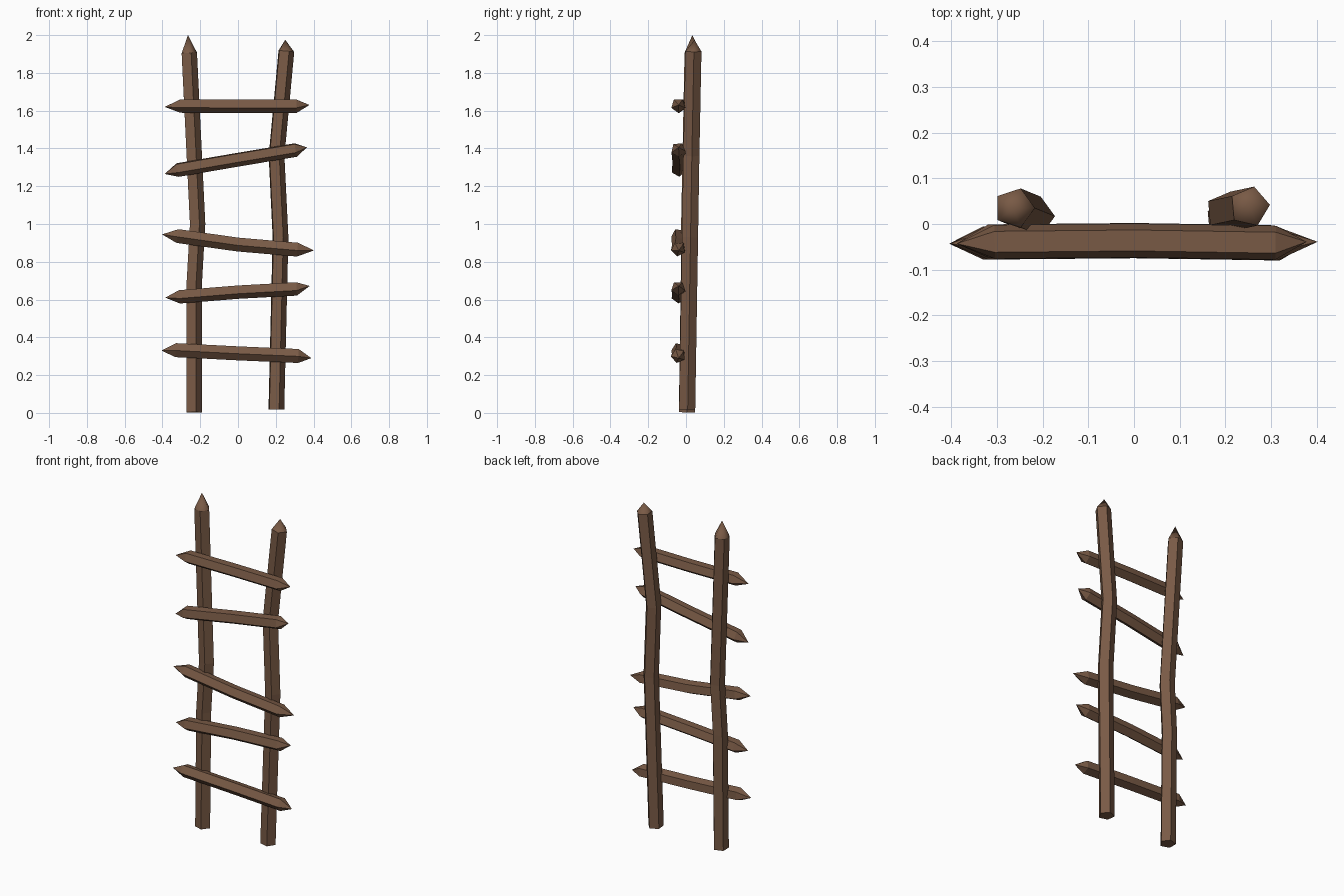
import bpy, bmesh, math
from mathutils import Vector

if "Cube" in bpy.data.objects:
    bpy.data.objects.remove(bpy.data.objects["Cube"])

wood = bpy.data.materials.new("brown wood")
wood.diffuse_color = (0.19, 0.102, 0.06, 1)
wood.use_nodes = True
wood.node_tree.nodes["Principled BSDF"].inputs["Base Color"].default_value = wood.diffuse_color


def stick(name, path, ref, radius, start_deg, tip_end, tip_start=None, smooth_tip=False):
    """Five-sided bent stick along path, with pointed or flat ends."""
    bm = bmesh.new()
    pts = [Vector(p) for p in path]
    ref = Vector(ref)
    rings = []
    for i, p in enumerate(pts):
        t = (pts[min(i + 1, len(pts) - 1)] - pts[max(i - 1, 0)]).normalized()
        u = (ref - t * ref.dot(t)).normalized()
        v = t.cross(u)
        ring = []
        for k in range(5):
            a = math.radians(start_deg + 72 * k)
            ring.append(bm.verts.new(p + (u * math.cos(a) + v * math.sin(a)) * radius))
        rings.append(ring)
    for a, b in zip(rings, rings[1:]):
        for k in range(5):
            j = (k + 1) % 5
            bm.faces.new((a[k], a[j], b[j], b[k]))
    for ring, tip in ((rings[0], tip_start), (rings[-1], tip_end)):
        if tip is None:
            bm.faces.new(ring)
            continue
        apex = bm.verts.new(tip)
        for k in range(5):
            bm.faces.new((ring[k], ring[(k + 1) % 5], apex)).smooth = smooth_tip
    bmesh.ops.recalc_face_normals(bm, faces=bm.faces)
    me = bpy.data.meshes.new(name)
    bm.to_mesh(me)
    bm.free()
    me.materials.append(wood)
    ob = bpy.data.objects.new(name, me)
    bpy.context.collection.objects.link(ob)


# Upright poles
stick("left_pole",
      [(-0.235, 0.005, 0.003), (-0.235, 0.015, 0.7), (-0.218, 0.017, 1.0), (-0.262, 0.035, 1.905)],
      (1, 0, 0), 0.045, 0, (-0.265, 0.034, 2.0), smooth_tip=True)
stick("right_pole",
      [(0.2, 0.005, 0.018), (0.222, 0.02, 0.93), (0.201, 0.027, 1.36), (0.253, 0.038, 1.915)],
      (1, 0, 0), 0.045, 5, (0.25, 0.045, 1.975), smooth_tip=True)

# Rungs: (tip x, z), (shoulder x, z), middle z, (shoulder x, z), (tip x, z), roll
rungs = [
    ((-0.405, 0.330), (-0.330, 0.333), 0.316, (0.320, 0.302), (0.388, 0.290), 40),
    ((-0.385, 0.610), (-0.310, 0.618), 0.643, (0.310, 0.660), (0.380, 0.672), 54),
    ((-0.402, 0.945), (-0.320, 0.938), 0.893, (0.315, 0.866), (0.402, 0.860), 45),
    ((-0.388, 1.265), (-0.320, 1.288), 1.343, (0.305, 1.394), (0.365, 1.406), 60),
    ((-0.388, 1.620), (-0.305, 1.628), 1.627, (0.310, 1.627), (0.378, 1.630), 54),
]
for i, (t0, s0, mid, s1, t1, roll) in enumerate(rungs):
    stick(f"rung_{i + 1}",
          [(s0[0], -0.039, s0[1]), (0, -0.036, mid), (s1[0], -0.041, s1[1])],
          (0, 1, 0), 0.039, roll, (t1[0], -0.039, t1[1]), (t0[0], -0.043, t0[1]))
